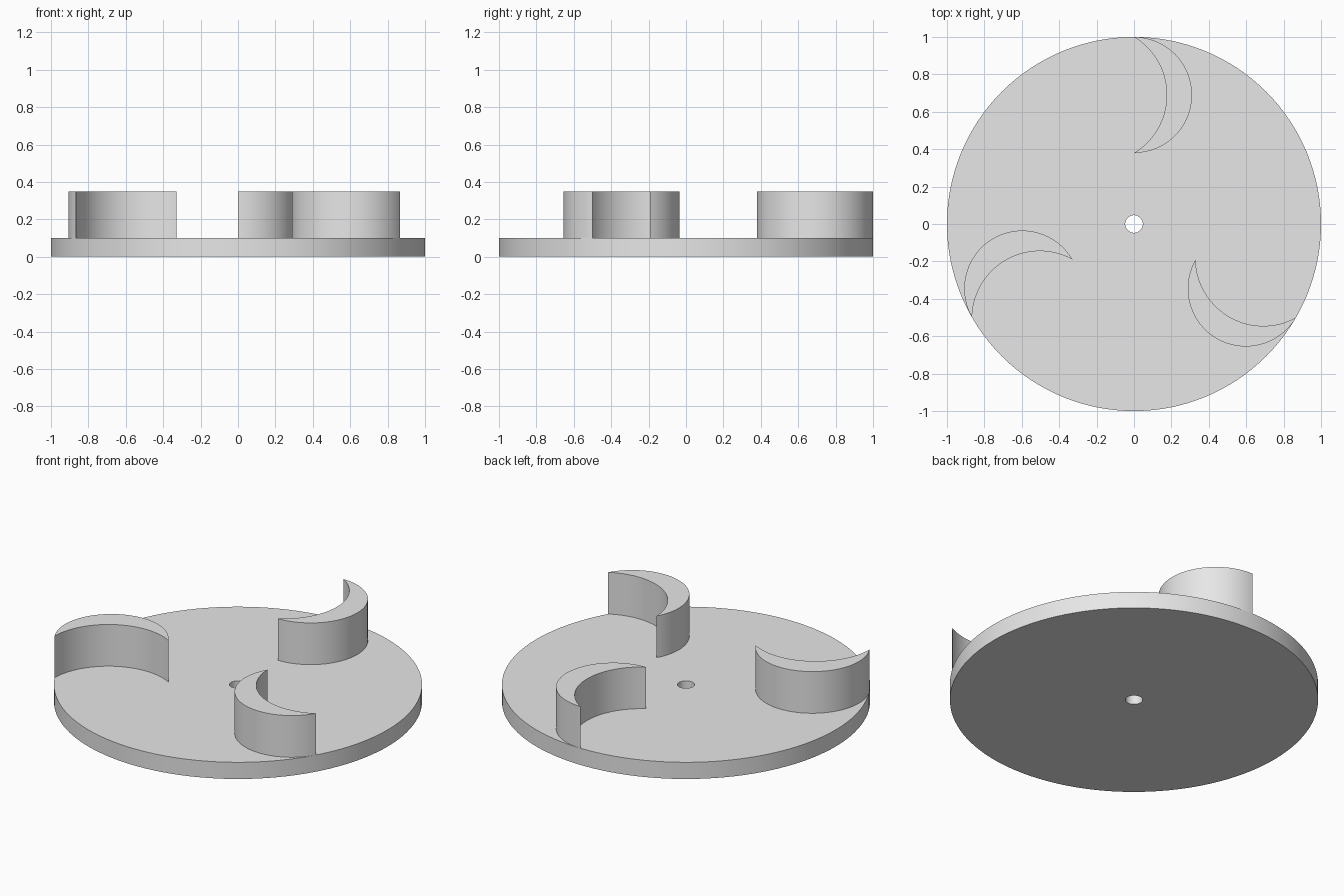
import bpy, bmesh
from math import cos, sin, pi, atan2, hypot, radians

cube = bpy.data.objects.get("Cube")
if cube:
    bpy.data.objects.remove(cube, do_unlink=True)

DISC_TOP, BLADE_TOP = 0.10, 0.35
HOLE_RADIUS = 0.047

grey = bpy.data.materials.new("plain_grey")
grey.use_nodes = True
grey.diffuse_color = (0.8, 0.8, 0.8, 1)
grey.node_tree.nodes["Principled BSDF"].inputs["Base Color"].default_value = (0.8, 0.8, 0.8, 1)


def finish(bm, name):
    """Turn a bmesh into a smooth-sided object with crisp rims."""
    bmesh.ops.recalc_face_normals(bm, faces=bm.faces)
    mesh = bpy.data.meshes.new(name)
    bm.to_mesh(mesh)
    bm.free()
    mesh.materials.append(grey)
    obj = bpy.data.objects.new(name, mesh)
    bpy.context.collection.objects.link(obj)
    bpy.ops.object.select_all(action="DESELECT")
    obj.select_set(True)
    bpy.context.view_layer.objects.active = obj
    bpy.ops.object.shade_smooth_by_angle(angle=radians(30))
    return obj


def arc(cx, cy, r, start, end, steps):
    angles = [start + (end - start) * i / steps for i in range(steps + 1)]
    return [(cx + r * cos(a), cy + r * sin(a)) for a in angles]


# Round base plate with a small centre bore: a rectangular section, lathed
bm = bmesh.new()
section = [(HOLE_RADIUS, 0), (1, 0), (1, DISC_TOP), (HOLE_RADIUS, DISC_TOP)]
verts = [bm.verts.new((x, 0, z)) for x, z in section]
edges = [bm.edges.new((verts[i - 1], verts[i])) for i in range(4)]
bmesh.ops.spin(bm, geom=verts + edges, cent=(0, 0, 0), axis=(0, 0, 1),
               angle=2 * pi, steps=128, use_merge=True)
bmesh.ops.remove_doubles(bm, verts=bm.verts, dist=1e-5)
finish(bm, "base_disc")

# Crescent outline: a half circle outside, a shallower arc inside
MID_Y, HALF, SAG = 0.69, 0.31, 0.175
inner_r = (HALF ** 2 + SAG ** 2) / (2 * SAG)
inner_x = SAG - inner_r
sweep = atan2(HALF, -inner_x)
outline = arc(0, MID_Y, HALF, -pi / 2, pi / 2, 48)
outline += arc(inner_x, MID_Y, inner_r, sweep, -sweep, 40)[1:-1]

# Three crescent blades around the disc
for i, name in enumerate(("back_blade", "right_blade", "left_blade")):
    bm = bmesh.new()
    face = bm.faces.new([bm.verts.new((x, y, DISC_TOP)) for x, y in outline])
    # Keep the lower face and raise a copy of it
    raised = bmesh.ops.extrude_face_region(bm, geom=[face], use_keep_orig=True)
    top = [g for g in raised["geom"] if isinstance(g, bmesh.types.BMVert)]
    bmesh.ops.translate(bm, verts=top, vec=(0, 0, BLADE_TOP - DISC_TOP))
    blade = finish(bm, name)
    blade.rotation_euler.z = i * 2 * pi / 3
